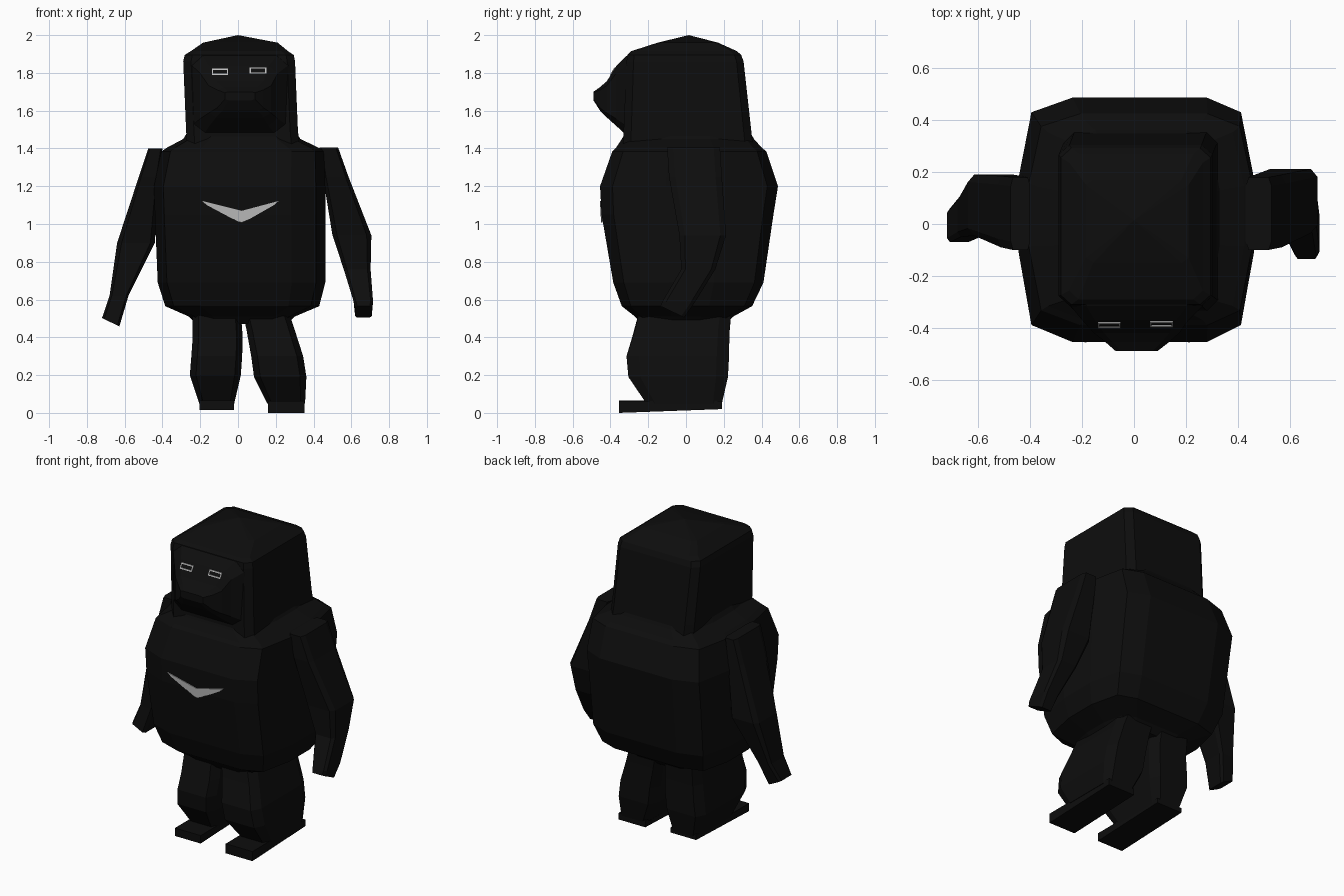
import bpy, bmesh
from mathutils import Vector

if "Cube" in bpy.data.objects:
    bpy.data.objects.remove(bpy.data.objects["Cube"])


def material(name, value):
    m = bpy.data.materials.new(name)
    m.diffuse_color = (value, value, value, 1)
    m.use_nodes = True
    m.node_tree.nodes["Principled BSDF"].inputs["Base Color"].default_value = m.diffuse_color
    return m


BLACK = material("black", 0.004)
GREY = material("light grey", 0.5)

# Unit cross-sections, scaled to each ring's bounds
BARREL = [(.23, 0), (.8, 0), (.945, .07), (1, .37), (1, .67), (.945, .94),
          (.8, 1), (.23, 1), (.055, .94), (0, .67), (0, .37), (.055, .07)]
CHAMFER = [(.07, 0), (.5, 0), (.93, 0), (1, .06), (1, .94), (.93, 1),
           (.5, 1), (.07, 1), (0, .94), (0, .06)]
BLOCK = [(0, 0), (1, 0), (1, 1), (0, 1)]
LIMB = [(.12, 0), (.88, 0), (1, .12), (1, .88), (.88, 1), (.12, 1), (0, .88), (0, .12)]


def finish(name, bm, mat):
    bmesh.ops.recalc_face_normals(bm, faces=bm.faces[:])
    mesh = bpy.data.meshes.new(name)
    bm.to_mesh(mesh)
    bm.free()
    mesh.materials.append(mat)
    ob = bpy.data.objects.new(name, mesh)
    bpy.context.collection.objects.link(ob)
    return ob


def loft(name, shape, rings, apex=None, along="z", tilt=(0, 0)):
    """Rings are (level, x0, x1, w0, w1); w is y, or z when lofting along y.
    The tilt slopes the last ring in x and y."""
    bm = bmesh.new()
    loops = []
    for i, (level, x0, x1, w0, w1) in enumerate(rings):
        loop = []
        for u, v in shape:
            x, w, h = x0 + u * (x1 - x0), w0 + v * (w1 - w0), level
            if i == len(rings) - 1:
                h += tilt[0] * (u - .5) + tilt[1] * (v - .5)
            loop.append(bm.verts.new((x, w, h) if along == "z" else (x, h, w)))
        loops.append(loop)
    n = len(shape)
    for a, b in zip(loops, loops[1:]):
        for i in range(n):
            j = (i + 1) % n
            bm.faces.new((a[i], a[j], b[j], b[i]))
    bm.faces.new(loops[0])
    if apex:
        tip = bm.verts.new(apex)
        for i in range(n):
            bm.faces.new((loops[-1][i], loops[-1][(i + 1) % n], tip))
    else:
        bm.faces.new(loops[-1])
    return finish(name, bm, BLACK)


def plate(name, polygons, depth, mat, thickness=.008):
    """Thin plate: polygons in (x, z), laid on the surface y = depth(z)."""
    bm = bmesh.new()
    for poly in polygons:
        front = [bm.verts.new((x, depth(z) - thickness * .6, z)) for x, z in poly]
        back = [bm.verts.new((x, depth(z) + thickness * .4, z)) for x, z in poly]
        bm.faces.new(front)
        bm.faces.new(back[::-1])
        for i in range(len(poly)):
            j = (i + 1) % len(poly)
            bm.faces.new((front[i], back[i], back[j], front[j]))
    return finish(name, bm, mat)


# Barrel body with sloping shoulders and collar
loft("body", BARREL, [
    (.47, -.22, .26, -.23, .21), (.51, -.26, .30, -.27, .25),
    (.565, -.385, .43, -.34, .35), (.69, -.425, .462, -.385, .41),
    (1.05, -.44, .462, -.447, .463), (1.2, -.445, .462, -.455, .487),
    (1.385, -.405, .455, -.39, .425), (1.405, -.375, .425, -.37, .40),
    (1.45, -.29, .33, -.34, .36), (1.50, -.26, .30, -.31, .33)])

# Boxy head with a low pyramid crown
loft("head", CHAMFER, [
    (1.41, -.27, .325, -.335, .355), (1.50, -.275, .317, -.33, .345),
    (1.86, -.29, .302, -.315, .305), (1.895, -.282, .295, -.31, .292),
    (1.915, -.25, .265, -.29, .27), (1.96, -.185, .21, -.15, .17)],
    apex=(0, .015, 2.0))

# Face bulge narrowing into a blunt beak
loft("beak", LIMB, [
    (-.28, -.26, .28, 1.44, 1.905), (-.315, -.245, .265, 1.47, 1.89),
    (-.37, -.20, .21, 1.52, 1.835), (-.42, -.155, .175, 1.565, 1.755),
    (-.455, -.11, .135, 1.60, 1.725), (-.49, -.07, .09, 1.655, 1.70)], along="y")

# Flippers, each in its own pose
loft("right_arm", LIMB, [
    (1.405, .43, .53, -.10, .18), (1.25, .45, .585, -.09, .19),
    (.94, .50, .706, -.035, .212), (.76, .56, .702, -.025, .155),
    (.59, .612, .715, -.125, .05), (.535, .62, .708, -.135, -.01)], tilt=(0, -.06))
loft("left_arm", LIMB, [
    (1.40, -.475, -.40, -.10, .18), (1.25, -.525, -.42, -.09, .185),
    (.90, -.64, -.44, -.045, .19), (.62, -.68, -.58, -.05, .11),
    (.48, -.72, -.628, -.07, .06)], tilt=(-.045, 0))

# Legs tapering to the ankles
loft("left_leg", LIMB, [
    (.53, -.24, .015, -.25, .24), (.40, -.24, .025, -.285, .228),
    (.30, -.247, .022, -.315, .228), (.20, -.255, .015, -.305, .222),
    (.05, -.205, -.02, -.21, .19)])
loft("right_leg", LIMB, [
    (.53, .025, .27, -.25, .24), (.44, .045, .30, -.27, .23),
    (.30, .07, .345, -.315, .228), (.19, .085, .362, -.305, .222),
    (.05, .155, .355, -.21, .19)])

# Flat feet sticking out in front
for name, x0, x1, lift in (("left_foot", -.205, -.02, .015), ("right_foot", .16, .352, 0)):
    loft(name, BLOCK, [(.062 + lift * .3, x0, x1, -.355, .19),
                       (.01 + lift, x0, x1, -.355, .19)], tilt=(0, .02))

# Pale chest chevron
chest = lambda z: -.447 - (z - 1.05) * .053
plate("chest_mark", [
    [(-.19, 1.122), (-.165, 1.10), (0, 1.012), (.02, 1.008), (.02, 1.07)],
    [(.02, 1.07), (.02, 1.008), (.05, 1.02), (.19, 1.10), (.215, 1.122)]], chest, GREY)

# Eye outlines on the sloping face
face = lambda z: -.37 - (1.835 - z) * .625


def eye(name, x0, x1, z0, z1, w=.006):
    bars = [(x0, x1, z0, z0 + w), (x0, x1, z1 - w, z1),
            (x0, x0 + w, z0, z1), (x1 - w, x1, z0, z1)]
    plate(name, [[(a, c), (b, c), (b, d), (a, d)] for a, b, c, d in bars], face, GREY)


eye("left_eye", -.138, -.052, 1.79, 1.822)
eye("right_eye", .062, .15, 1.797, 1.828)
